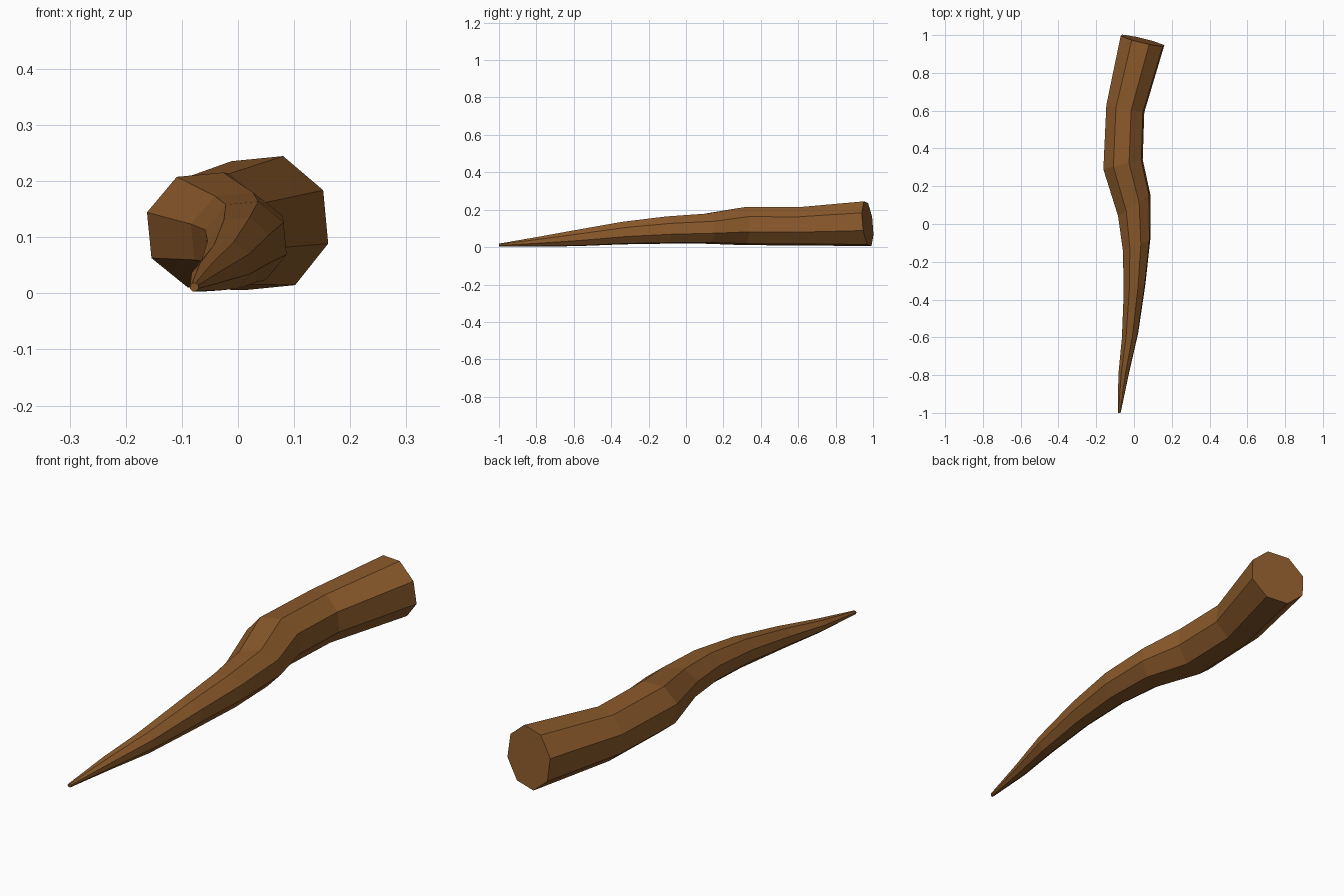
import bpy, bmesh, math

old = bpy.data.objects.get("Cube")
if old:
    bpy.data.objects.remove(old, do_unlink=True)

SIDES = 8
ROLL = math.radians(28)

# Cross-sections from butt to tip:
# centre x, y, z, half width, half height, sideways lean, upright lean
RINGS = [
    (0.045, 0.971, 0.125, 0.121, 0.125, -0.24, -0.10),
    (-0.046, 0.61, 0.111, 0.105, 0.107, -0.20, -0.02),
    (-0.058, 0.315, 0.113, 0.109, 0.107, 0.24, 0.00),
    (0.001, 0.10, 0.099, 0.089, 0.084, 0.68, -0.05),
    (0.014, -0.11, 0.091, 0.076, 0.076, 0.42, -0.08),
    (0.003, -0.34, 0.075, 0.060, 0.063, 0.34, -0.10),
    (-0.021, -0.59, 0.048, 0.045, 0.045, 0.25, -0.10),
    (-0.054, -0.79, 0.029, 0.030, 0.027, 0.17, -0.10),
    (-0.078, -0.999, 0.011, 0.008, 0.008, 0.10, -0.10),
]


def make_ring(bm, x, y, z, half_w, half_h, lean_x, lean_z):
    ring = []
    for i in range(SIDES):
        a = ROLL + math.tau * i / SIDES
        dx, dz = half_w * math.cos(a), half_h * math.sin(a)
        ring.append(bm.verts.new((x + dx, y + lean_x * dx + lean_z * dz, z + dz)))
    return ring


# Bent tapering shaft: bridge neighbouring rings and cap both ends
bm = bmesh.new()
rings = [make_ring(bm, *r) for r in RINGS]
for a, b in zip(rings, rings[1:]):
    for i in range(SIDES):
        j = (i + 1) % SIDES
        bm.faces.new((a[i], a[j], b[j], b[i]))
bm.faces.new(rings[0])
bm.faces.new(rings[-1])
bmesh.ops.recalc_face_normals(bm, faces=bm.faces)

mesh = bpy.data.meshes.new("wooden_branch")
bm.to_mesh(mesh)
bm.free()

# Brown wood
wood = bpy.data.materials.new("brown_wood")
wood.use_nodes = True
colour = (0.258, 0.102, 0.024, 1)
wood.diffuse_color = colour
wood.node_tree.nodes["Principled BSDF"].inputs["Base Color"].default_value = colour
mesh.materials.append(wood)

branch = bpy.data.objects.new("wooden_branch", mesh)
bpy.context.scene.collection.objects.link(branch)
